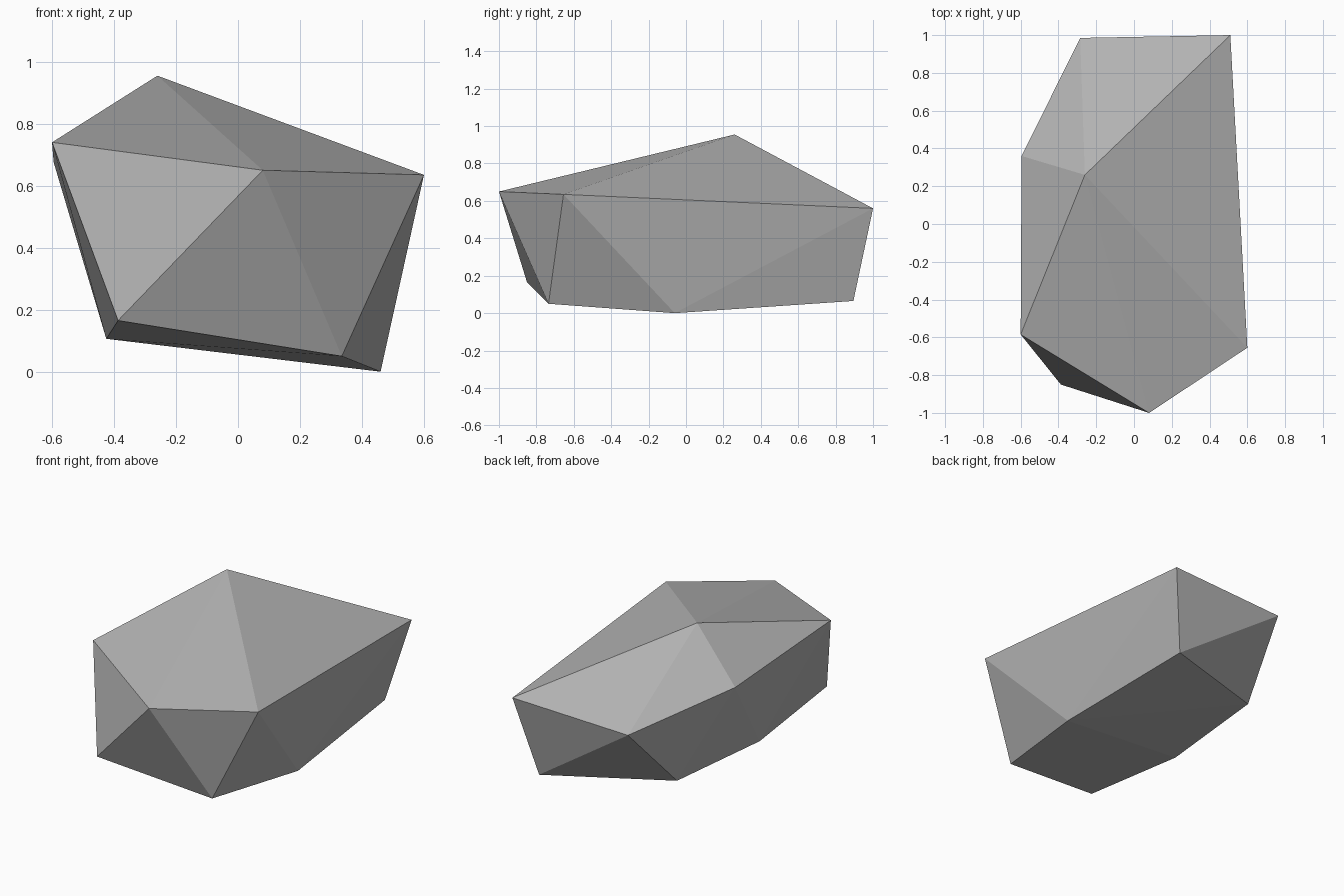
import bpy, bmesh

if "Cube" in bpy.data.objects:
    bpy.data.objects.remove(bpy.data.objects["Cube"])

# Corner points of the boulder: upper rim with peak, then the narrower foot
upper = [(-0.26, 0.26, 0.955), (-0.60, -0.585, 0.74), (0.08, -1.0, 0.65),
         (0.60, -0.655, 0.635), (0.51, 1.0, 0.56), (-0.285, 0.985, 0.53),
         (-0.595, 0.36, 0.676)]
foot = [(-0.387, -0.85, 0.165), (0.335, -0.735, 0.05), (0.46, -0.06, 0.0),
        (0.397, 0.895, 0.065), (-0.366, 0.612, 0.123), (-0.425, -0.126, 0.106)]

# Flat-faced rock: convex hull around the corners
bm = bmesh.new()
for p in upper + foot:
    bm.verts.new(p)
bmesh.ops.convex_hull(bm, input=bm.verts[:])
bmesh.ops.recalc_face_normals(bm, faces=bm.faces[:])
mesh = bpy.data.meshes.new("boulder")
bm.to_mesh(mesh)
bm.free()
rock = bpy.data.objects.new("boulder", mesh)
bpy.context.collection.objects.link(rock)

# Single stone colour
stone = bpy.data.materials.new("stone grey")
stone.diffuse_color = (0.45, 0.45, 0.45, 1)
stone.use_nodes = True
stone.node_tree.nodes["Principled BSDF"].inputs["Base Color"].default_value = stone.diffuse_color
mesh.materials.append(stone)
